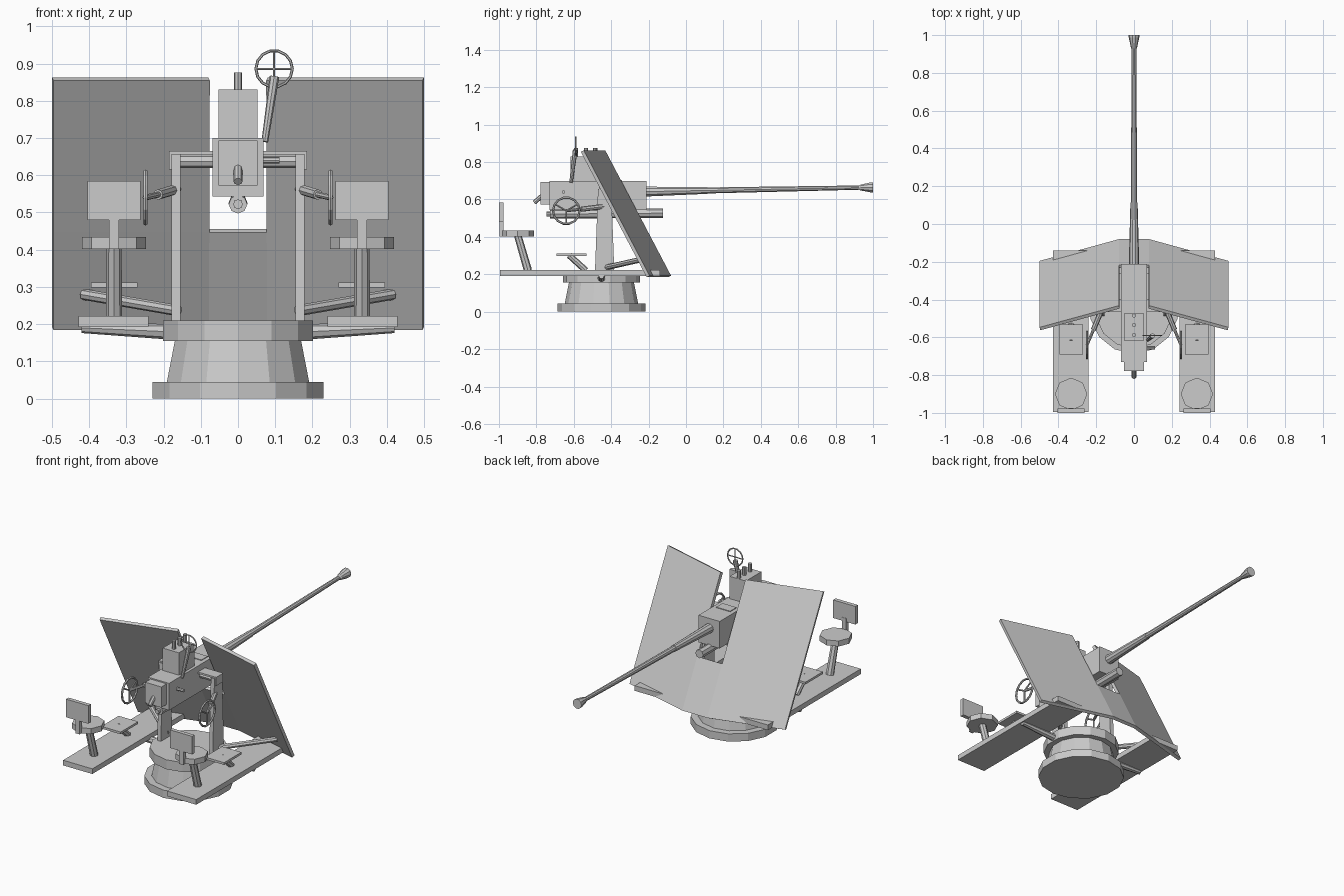
import bpy, bmesh, math
from mathutils import Vector, Matrix

if "Cube" in bpy.data.objects:
    bpy.data.objects.remove(bpy.data.objects["Cube"])


def finish(name, bm):
    bmesh.ops.recalc_face_normals(bm, faces=bm.faces)
    me = bpy.data.meshes.new(name)
    bm.to_mesh(me)
    bm.free()
    ob = bpy.data.objects.new(name, me)
    bpy.context.collection.objects.link(ob)
    return ob


def box(name, x0, x1, y0, y1, z0, z1, taper=1.0):
    bm = bmesh.new()
    bmesh.ops.create_cube(bm, size=1)
    for v in bm.verts:
        k = taper if v.co.z > 0 else 1.0
        v.co = Vector(((x0 + x1) / 2 + v.co.x * (x1 - x0),
                       (y0 + y1) / 2 + v.co.y * (y1 - y0) * k,
                       (z0 + z1) / 2 + v.co.z * (z1 - z0)))
    return finish(name, bm)


def lathe(name, start, end, profile, sides=8, spin=0.0):
    """Closed turned solid from start to end; profile = (distance 0..1, radius)."""
    a, b = Vector(start), Vector(end)
    rot = (b - a).to_track_quat('Z', 'Y').to_matrix()
    bm = bmesh.new()
    rings = []
    for t, r in profile:
        c = a.lerp(b, t)
        rings.append([bm.verts.new(c + rot @ Vector((
            r * math.cos(spin + 2 * math.pi * i / sides),
            r * math.sin(spin + 2 * math.pi * i / sides), 0))) for i in range(sides)])
    for p, q in zip(rings, rings[1:]):
        for i in range(sides):
            j = (i + 1) % sides
            bm.faces.new((p[i], p[j], q[j], q[i]))
    bm.faces.new(rings[0][::-1])
    bm.faces.new(rings[-1])
    return finish(name, bm)


def rod(name, start, end, r0, r1=None, sides=8):
    return lathe(name, start, end, [(0, r0), (1, r0 if r1 is None else r1)], sides)


def ring(name, centre, axis, radius, tube, seg=14, sides=6):
    rot = Vector(axis).to_track_quat('Z', 'Y').to_matrix().to_4x4()
    m = Matrix.Translation(centre) @ rot
    bm = bmesh.new()
    grid = []
    for i in range(seg):
        a = 2 * math.pi * i / seg
        grid.append([bm.verts.new(m @ Vector((
            (radius + tube * math.cos(b)) * math.cos(a),
            (radius + tube * math.cos(b)) * math.sin(a),
            tube * math.sin(b)))) for b in (2 * math.pi * k / sides for k in range(sides))])
    for i in range(seg):
        for k in range(sides):
            n, l = (i + 1) % seg, (k + 1) % sides
            bm.faces.new((grid[i][k], grid[n][k], grid[n][l], grid[i][l]))
    return finish(name, bm)


# Pedestal: foot ring, tapered drum, turntable
Y = -0.452
lathe("pedestal", (0, Y, 0), (0, Y, 0.21),
      [(0, 0.235), (0.214, 0.235), (0.214, 0.196), (0.738, 0.174), (0.738, 0.206), (1, 0.206)],
      14, math.pi / 14)

# Swept-back shield with a gun slot
def shield_y(x, z):
    return -0.077 - max(abs(x) - 0.08, 0) * 0.274 - 0.525 * (z - 0.187)

bm = bmesh.new()
xs, zs = [-0.5, -0.08, 0.08, 0.5], [0.193, 0.455, 0.863]
g = [[bm.verts.new((x, shield_y(x, z), z)) for z in zs] for x in xs]
for i in range(3):
    for j in range(2):
        if (i, j) != (1, 1):
            bm.faces.new((g[i][j], g[i + 1][j], g[i + 1][j + 1], g[i][j + 1]))
bmesh.ops.delete(bm, geom=[v for v in bm.verts if not v.link_faces], context='VERTS')
me = bpy.data.meshes.new("shield")
bm.to_mesh(me)
bm.free()
shield = bpy.data.objects.new("shield", me)
bpy.context.collection.objects.link(shield)
mod = shield.modifiers.new("thickness", 'SOLIDIFY')
mod.thickness = 0.018
mod.offset = 1

# Parts repeated on both sides
for side, s in (("left", -1), ("right", 1)):
    def sbox(name, x0, x1, *rest, **kw):
        return box(f"{side}_{name}", *sorted((s * x0, s * x1)), *rest, **kw)

    # Crew platform and its supports
    sbox("platform", 0.24, 0.428, -0.995, -0.14, 0.192, 0.222)
    rod(f"{side}_crossbar", (s * 0.15, Y, 0.178), (s * 0.42, Y, 0.19), 0.022, 0.014)
    rod(f"{side}_shield_strut", (s * 0.16, -0.43, 0.236), (s * 0.415, -0.235, 0.28), 0.015)

    # Cradle post and trunnion cap
    sbox("post", 0.155, 0.178, -0.487, -0.383, 0.205, 0.657, taper=0.68)
    sbox("trunnion_cap", 0.065, 0.185, -0.465, -0.4, 0.655, 0.665)
    sbox("cap_flange", 0.178, 0.185, -0.465, -0.4, 0.615, 0.656)

    # Seat
    cx = s * 0.333
    rod(f"{side}_seat_stem", (cx, -0.845, 0.22), (cx, -0.9, 0.41), 0.022, 0.02)
    rod(f"{side}_seat", (cx, -0.9, 0.402), (cx, -0.9, 0.434), 0.086)
    sbox("seat_back_strip", 0.32, 0.347, -0.998, -0.975, 0.402, 0.5)
    sbox("seat_back", 0.262, 0.405, -1.0, -0.977, 0.48, 0.585)

    # Foot plate
    sbox("foot_plate", 0.27, 0.395, -0.692, -0.532, 0.299, 0.312)
    rod(f"{side}_foot_stem", (cx, -0.535, 0.22), (cx, -0.625, 0.302), 0.017)

    # Laying handwheel
    c = Vector((s * 0.249, -0.64, 0.54))
    ring(f"{side}_handwheel", c, (1, 0, 0), 0.071, 0.006)
    for k in range(3):
        a = math.radians(30 + 120 * k)
        rod(f"{side}_handwheel_spoke", c,
            c + Vector((0, 0.071 * math.cos(a), 0.071 * math.sin(a))), 0.005, sides=6)
    rod(f"{side}_handwheel_shaft", c, (s * 0.21, -0.55, 0.549), 0.008)
    rod(f"{side}_handwheel_arm", (s * 0.215, -0.56, 0.548), (s * 0.165, -0.44, 0.563), 0.014)

rod("trunnion", (-0.178, -0.433, 0.637), (0.178, -0.433, 0.637), 0.018)

# Receiver, breech and feed box
box("receiver", -0.068, 0.068, -0.73, -0.212, 0.543, 0.7)
box("breech_block", -0.052, 0.052, -0.778, -0.72, 0.573, 0.693)
box("feed_box", -0.052, 0.052, -0.617, -0.475, 0.69, 0.83)
box("top_hatch", -0.045, 0.045, -0.4, -0.342, 0.69, 0.704)
for y in (-0.485, -0.535, -0.588):
    rod("feed_round", (0, y, 0.82), (0, y, 0.876), 0.011)
lathe("breech_handle", (0, -0.75, 0.637), (0, -0.812, 0.583),
      [(0, 0.008), (0.3, 0.012), (1, 0.012)])
rod("breech_lever", (0.06, -0.655, 0.64), (0.112, -0.655, 0.64), 0.009)

# Recoil cylinder under the receiver
lathe("recoil_cylinder", (0, -0.745, 0.522), (0, -0.122, 0.527),
      [(0, 0.013), (0.03, 0.013), (0.03, 0.025), (1, 0.025)])

# Barrel with flared muzzle
lathe("barrel", (0, -0.23, 0.642), (0, 1.0, 0.665),
      [(0, 0.028), (0.28, 0.019), (0.28, 0.017), (0.94, 0.012), (0.945, 0.016), (0.99, 0.028), (1, 0.028)], 10)

# Ring sight on its arm
rod("sight_arm", (0.072, -0.615, 0.69), (0.098, -0.592, 0.865), 0.009, 0.013)
sc = Vector((0.097, -0.59, 0.886))
ring("sight_ring", sc, (0, 1, 0), 0.049, 0.004)
for d in (Vector((0.049, 0, 0)), Vector((0, 0, 0.049))):
    rod("sight_crosshair", sc - d, sc + d, 0.003, sides=6)
